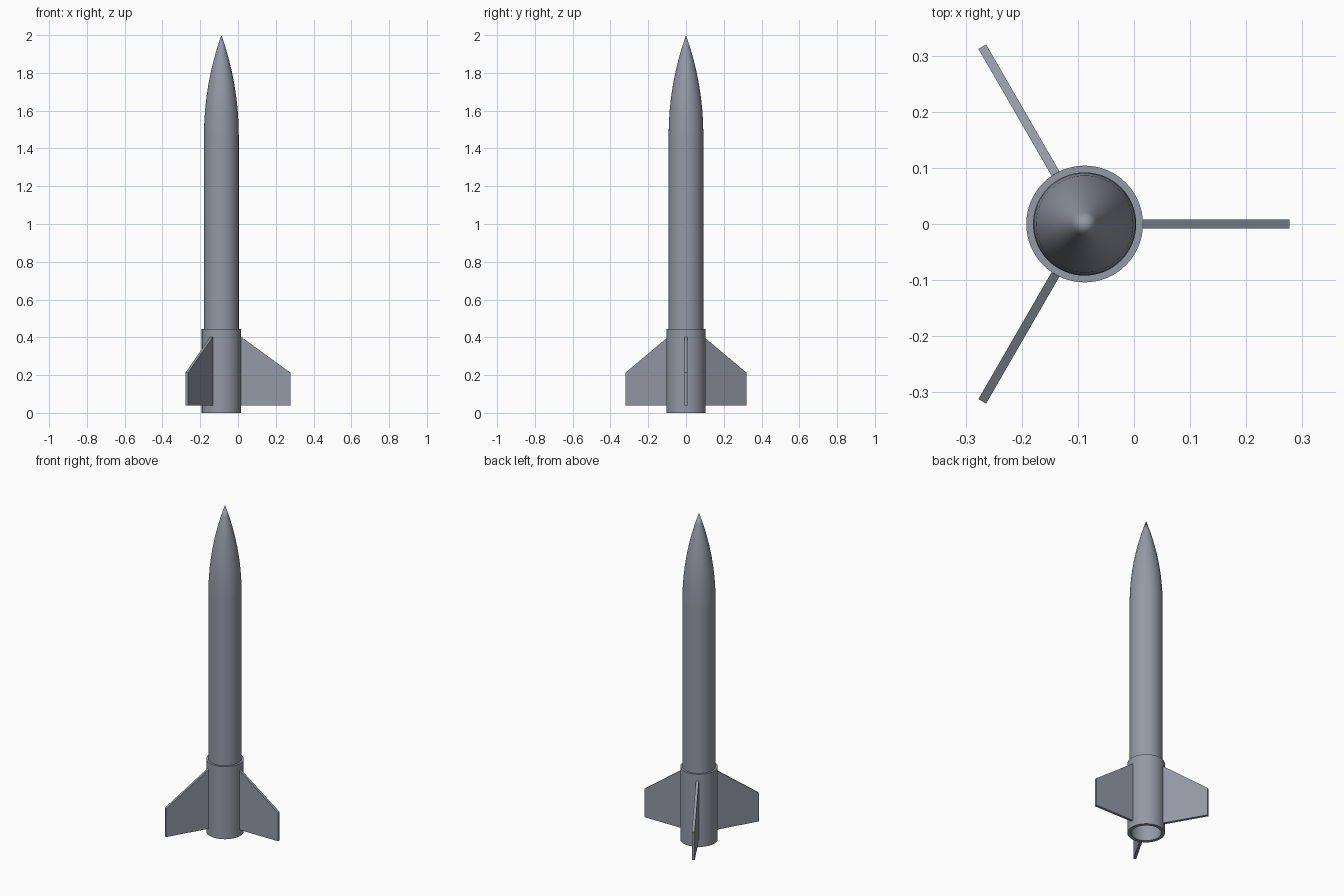
import bpy, bmesh, math
from mathutils import Matrix

cube = bpy.data.objects.get("Cube")
if cube:
    bpy.data.objects.remove(cube, do_unlink=True)

AXIS_X = -0.088
SIDES = 64
BODY_R, SLEEVE_R, BORE_R = 0.092, 0.104, 0.084
NOSE_BASE, TIP = 1.47, 2.0

grey = bpy.data.materials.new("blue grey")
grey.use_nodes = True
colour = (0.30, 0.32, 0.38, 1)
grey.diffuse_color = colour
grey.node_tree.nodes["Principled BSDF"].inputs["Base Color"].default_value = colour


def finish(name, bm, smooth=True):
    bmesh.ops.remove_doubles(bm, verts=bm.verts, dist=1e-5)
    bmesh.ops.recalc_face_normals(bm, faces=bm.faces)
    mesh = bpy.data.meshes.new(name)
    bm.to_mesh(mesh)
    bm.free()
    mesh.materials.append(grey)
    ob = bpy.data.objects.new(name, mesh)
    ob.location.x = AXIS_X
    bpy.context.collection.objects.link(ob)
    if smooth:
        bpy.ops.object.select_all(action="DESELECT")
        ob.select_set(True)
        bpy.context.view_layer.objects.active = ob
        bpy.ops.object.shade_smooth_by_angle(angle=math.radians(30))
    return ob


def lathe(name, profile):
    """Spin (radius, height) points around the rocket axis."""
    bm = bmesh.new()
    verts = [bm.verts.new((r, 0, z)) for r, z in profile]
    edges = [bm.edges.new(pair) for pair in zip(verts, verts[1:])]
    bmesh.ops.spin(bm, geom=verts + edges, cent=(0, 0, 0), axis=(0, 0, 1),
                   angle=math.tau, steps=SIDES)
    return finish(name, bm)


# Nose: tangent ogive ending in a point
length = TIP - NOSE_BASE
arc = (BODY_R ** 2 + length ** 2) / (2 * BODY_R)
nose = []
for i in range(9):
    h = length * i / 8
    nose.append((max(0, math.sqrt(arc ** 2 - h ** 2) + BODY_R - arc), NOSE_BASE + h))
lathe("nose_cone", nose + [(0, NOSE_BASE), nose[0]])

# Body tube, hollow and closed by the nose
lathe("body_tube", [(BORE_R, 0.02), (BODY_R, 0.02), (BODY_R, NOSE_BASE),
                    (BORE_R, NOSE_BASE), (BORE_R, 0.02)])

# Fin sleeve around the tail
lathe("fin_sleeve", [(BORE_R, 0), (SLEEVE_R, 0), (SLEEVE_R, 0.445),
                     (BODY_R, 0.445), (BODY_R, 0.02), (BORE_R, 0.02), (BORE_R, 0)])

# Three swept fins
for k, side in enumerate(("left", "back_right", "front_right")):
    bm = bmesh.new()
    outline = [(0.098, 0.04), (0.365, 0.04), (0.365, 0.213), (0.104, 0.403), (0.098, 0.403)]
    face = bm.faces.new([bm.verts.new((r, -0.008, z)) for r, z in outline])
    out = bmesh.ops.extrude_face_region(bm, geom=[face])
    bmesh.ops.translate(bm, vec=(0, 0.016, 0),
                        verts=[v for v in out["geom"] if isinstance(v, bmesh.types.BMVert)])
    bmesh.ops.rotate(bm, verts=bm.verts, matrix=Matrix.Rotation(math.tau * k / 3, 3, "Z"))
    finish("fin_" + side, bm, smooth=False)
